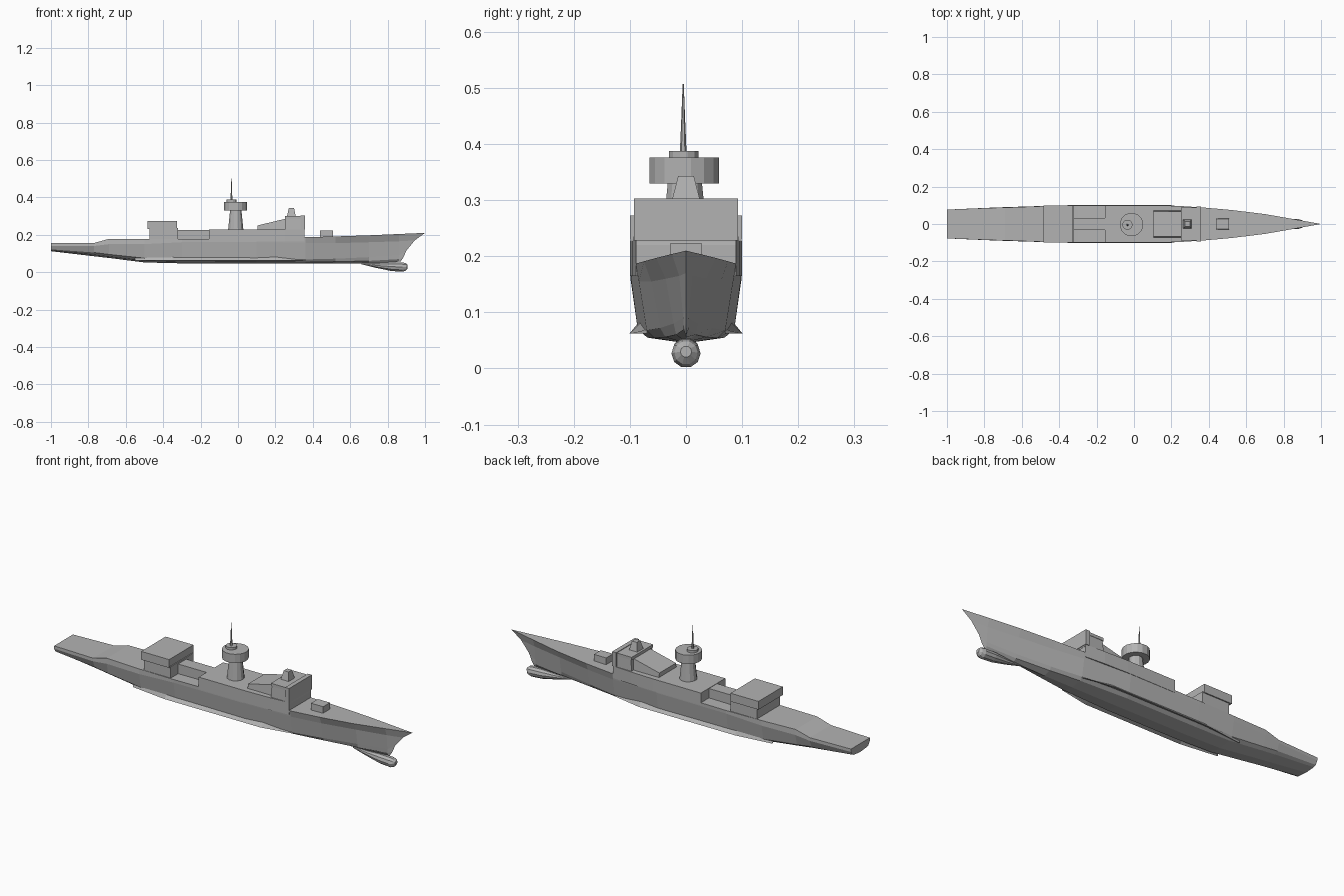
import bpy
import bmesh
import math

cube = bpy.data.objects.get("Cube")
if cube:
    bpy.data.objects.remove(cube)

GREY = (0.45, 0.45, 0.45, 1)
paint = bpy.data.materials.new("ship_grey")
paint.use_nodes = True
paint.diffuse_color = GREY
paint.node_tree.nodes["Principled BSDF"].inputs["Base Color"].default_value = GREY


def loft(name, rings):
    """Skin a list of equal closed rings and cap both ends."""
    bm = bmesh.new()
    loops = [[bm.verts.new(p) for p in ring] for ring in rings]
    n = len(loops[0])
    for a, b in zip(loops, loops[1:]):
        for i in range(n):
            j = (i + 1) % n
            bm.faces.new((a[i], a[j], b[j], b[i]))
    bm.faces.new(loops[0])
    bm.faces.new(loops[-1])
    bmesh.ops.remove_doubles(bm, verts=bm.verts, dist=0.0003)
    bmesh.ops.recalc_face_normals(bm, faces=bm.faces)
    mesh = bpy.data.meshes.new(name)
    bm.to_mesh(mesh)
    bm.free()
    mesh.materials.append(paint)
    obj = bpy.data.objects.new(name, mesh)
    bpy.context.scene.collection.objects.link(obj)
    return obj


def rect(x0, x1, y0, y1, z):
    return [(x0, y0, z), (x1, y0, z), (x1, y1, z), (x0, y1, z)]


def box(name, x0, x1, half, z0, z1):
    return loft(name, [rect(x0, x1, -half, half, z) for z in (z0, z1)])


def tower(name, x, y, profile, sides=16):
    """Turned part on a vertical axis; profile holds (radius, z)."""
    angles = [math.tau * (i + 0.5) / sides for i in range(sides)]
    return loft(name, [[(x + r * math.cos(a), y + r * math.sin(a), z) for a in angles]
                       for r, z in profile])


def section(points):
    """Mirror one side of a hull section, from deck edge to keel."""
    return points + [(x, -y, z) for x, y, z in reversed(points[:-1])]


# Hull: x, deck half width, deck z, knuckle half width, knuckle z,
# bilge half width, bilge z, keel z
stations = [
    (-1.0, .077, .155, .077, .14, .066, .122, .112),
    (-.77, .086, .156, .087, .14, .074, .105, .085),
    (-.69, .088, .178, .090, .15, .077, .095, .076),
    (-.5, .095, .176, .096, .15, .082, .075, .052),
    (-.3, .099, .176, .099, .16, .086, .07, .047),
    (.1, .099, .18, .098, .16, .086, .07, .045),
    (.36, .089, .187, .084, .155, .070, .068, .045),
    (.52, .075, .191, .062, .155, .046, .072, .045),
    (.7, .053, .197, .036, .16, .022, .08, .047),
    (.86, .025, .204, .012, .165, .005, .09, .056),
]
rings = []
for x, dy, dz, ky, kz, by, bz, keel in stations:
    low = bz * 0.4 + keel * 0.6
    rings.append(section([(x, dy, dz), (x, ky, kz), (x, by, bz),
                          (x, by * 0.8, low), (x, 0, keel)]))
rings.append(section([(1.0, 0, .21), (.945, 0, .17), (.9, 0, .115),
                      (.885, 0, .08), (.87, 0, .057)]))
loft("hull", rings)

# Bulb under the bow
bulb = [(.66, .045, .003), (.74, .036, .014), (.82, .030, .025),
        (.88, .027, .026), (.897, .028, .021), (.907, .030, .010)]
loft("bow_bulb", [[(x, r * math.cos(math.tau * i / 10), z + r * math.sin(math.tau * i / 10))
                   for i in range(10)] for x, z, r in bulb])

# Bilge keels along both sides
for side, label in ((1, "left"), (-1, "right")):
    loft(label + "_bilge_keel", [
        [(x, side * root, .085), (x, side * tip, .062), (x, side * root, .07)]
        for x, root, tip in ((-.55, .074, .076), (-.35, .082, .101),
                             (.2, .078, .101), (.36, .066, .07))])

# Main deckhouse follows the hull plan
plan = [(-.155, .1), (.12, .1), (.25, .096), (.355, .089)]
outline = plan + [(x, -y) for x, y in reversed(plan)]
loft("main_deckhouse", [[(x, y, z) for x, y in outline] for z in (.165, .228)])

# Aft house with side recesses ahead of it
box("recess_spine", -.33, -.15, .033, .17, .226)
box("aft_house", -.472, -.32, .094, .17, .235)
box("aft_house_roof", -.485, -.325, .1, .23, .273)

# Bridge with sloping aft roof
loft("bridge_ramp", [
    [(x, -.072, .22), (x, .072, .22), (x, .068, top), (x, -.068, top)]
    for x, top in ((.105, .25), (.26, .287))])
loft("bridge", [rect(.25, .356, -.089, .089, .22),
                rect(.255, .345, -.086, .086, .29)])
box("bridge_roof", .25, .338, .088, .285, .3)
box("bridge_wing", .335, .358, .093, .228, .303)
loft("director", [rect(.262, .308, -.025, .025, .3),
                  rect(.272, .3, -.014, .014, .343)])

# Forward gun house
loft("gun_house", [rect(.438, .508, -.029, .029, .185),
                   rect(.438, .508, -.028, .028, .224)])

# Mast tower, drum and aerial
tower("mast_tower", -.012, -.002, [(.043, .22), (.031, .335)], 12)
tower("mast_drum", -.013, -.003, [(.063, .33), (.063, .376)])
tower("mast_cap", -.035, -.004, [(.027, .37), (.027, .388)], 12)
tower("aerial", -.035, -.005, [(.006, .385), (.004, .43), (.001, .507)], 6)
